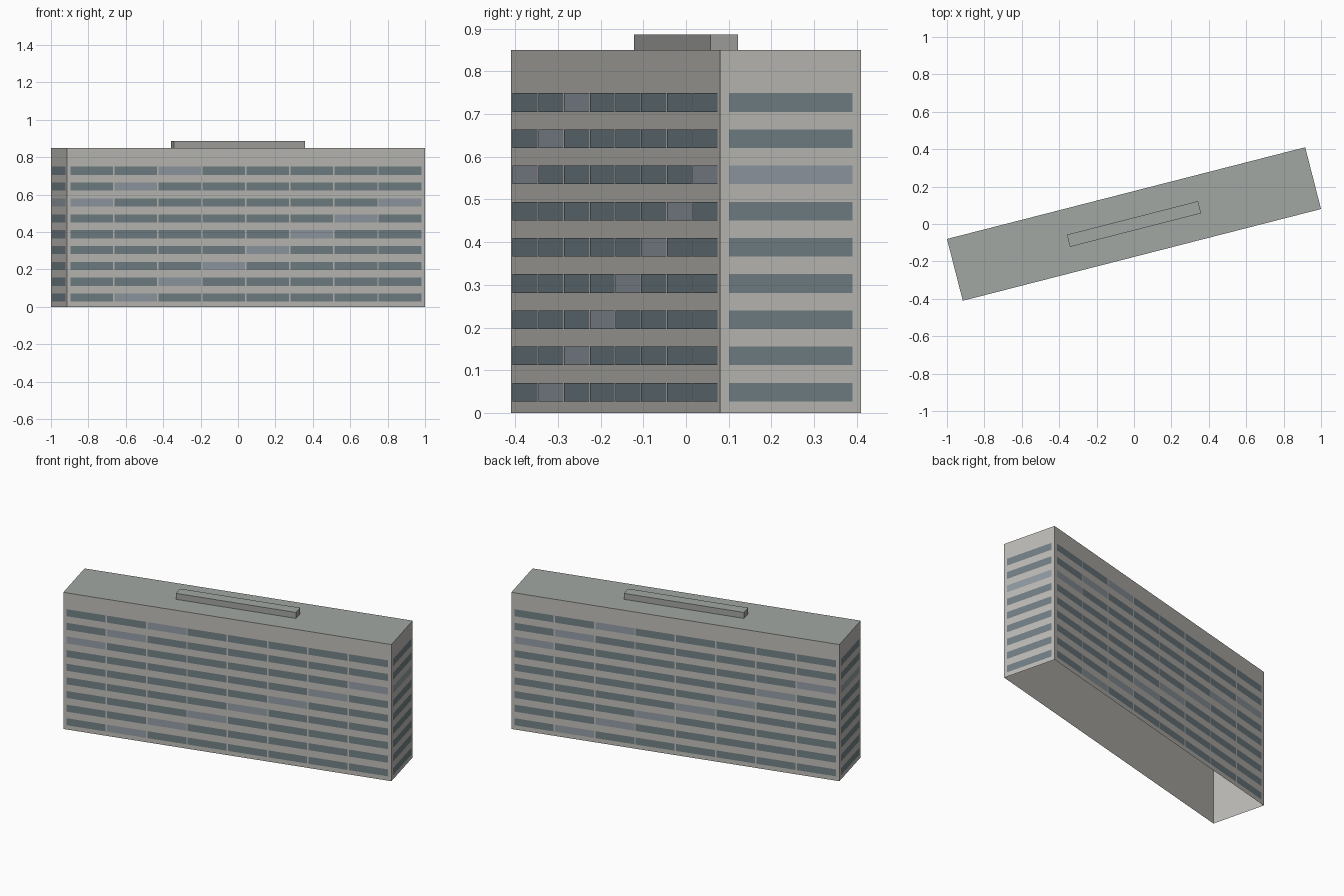
import bpy, bmesh, math
from mathutils import Matrix, Vector

if "Cube" in bpy.data.objects:
    bpy.data.objects.remove(bpy.data.objects["Cube"])

LENGTH, DEPTH, HEIGHT = 1.977, 0.341, 0.85
TURN = math.radians(14.36)          # the block stands at an angle in plan
FLOORS, PITCH, SILL, WIN_H = 9, 0.0848, 0.027, 0.0435
MARGIN, GAP, PROUD = 0.021, 0.008, 0.001


def material(name, rgb):
    m = bpy.data.materials.new(name)
    m.diffuse_color = (*rgb, 1)
    m.use_nodes = True
    m.node_tree.nodes["Principled BSDF"].inputs["Base Color"].default_value = m.diffuse_color
    return m


WALL = material("concrete", (0.52, 0.51, 0.48))
ROOF = material("roofing", (0.36, 0.39, 0.37))
PLANT = material("plant_grey", (0.37, 0.37, 0.36))
GLASS = material("glass", (0.17, 0.22, 0.24))
PALE = material("pale_glass", (0.29, 0.33, 0.37))


def finish(name, bm, mats):
    me = bpy.data.meshes.new(name)
    bm.to_mesh(me)
    bm.free()
    for m in mats:
        me.materials.append(m)
    ob = bpy.data.objects.new(name, me)
    ob.rotation_euler.z = TURN
    bpy.context.collection.objects.link(ob)
    return ob


def open_box(name, size, z0, mats):
    """Box without a floor; its top uses the second material."""
    bm = bmesh.new()
    bmesh.ops.create_cube(bm, size=1, matrix=Matrix.Translation((0, 0, z0 + size[2] / 2))
                          @ Matrix.Diagonal((*size, 1)))
    bm.normal_update()
    for f in bm.faces:
        f.material_index = 1 if f.normal.z > 0.5 else 0
    bmesh.ops.delete(bm, geom=[f for f in bm.faces if f.normal.z < -0.5], context='FACES')
    return finish(name, bm, mats)


def window_bands(name, quarter, width, reach, columns):
    """Flat panes on one wall, with a diagonal run of paler panes."""
    bm = bmesh.new()
    rot = Matrix.Rotation(quarter * math.pi / 2, 3, 'Z')
    step = (width - 2 * MARGIN + GAP) / columns
    for row in range(FLOORS):
        z0 = SILL + row * PITCH
        z1 = z0 + WIN_H
        for col in range(columns):
            u0 = -width / 2 + MARGIN + col * step
            u1 = u0 + step - GAP
            corners = ((u0, z0), (u1, z0), (u1, z1), (u0, z1))
            f = bm.faces.new([bm.verts.new(rot @ Vector((u, -reach / 2 - PROUD, z)))
                              for u, z in corners])
            f.material_index = 1 if (col - row - 1) % 7 == 0 else 0
    return finish(name, bm, (GLASS, PALE))


# main block and rooftop plant room
open_box("building_block", (LENGTH, DEPTH, HEIGHT), 0, (WALL, ROOF))
open_box("rooftop_plant_room", (0.724, 0.067, 0.037), HEIGHT, (PLANT, ROOF))

# windows on all four walls
window_bands("front_windows", 0, LENGTH, DEPTH, 8)
window_bands("right_windows", 1, DEPTH, LENGTH, 1)
window_bands("back_windows", 2, LENGTH, DEPTH, 8)
window_bands("left_windows", 3, DEPTH, LENGTH, 1)
